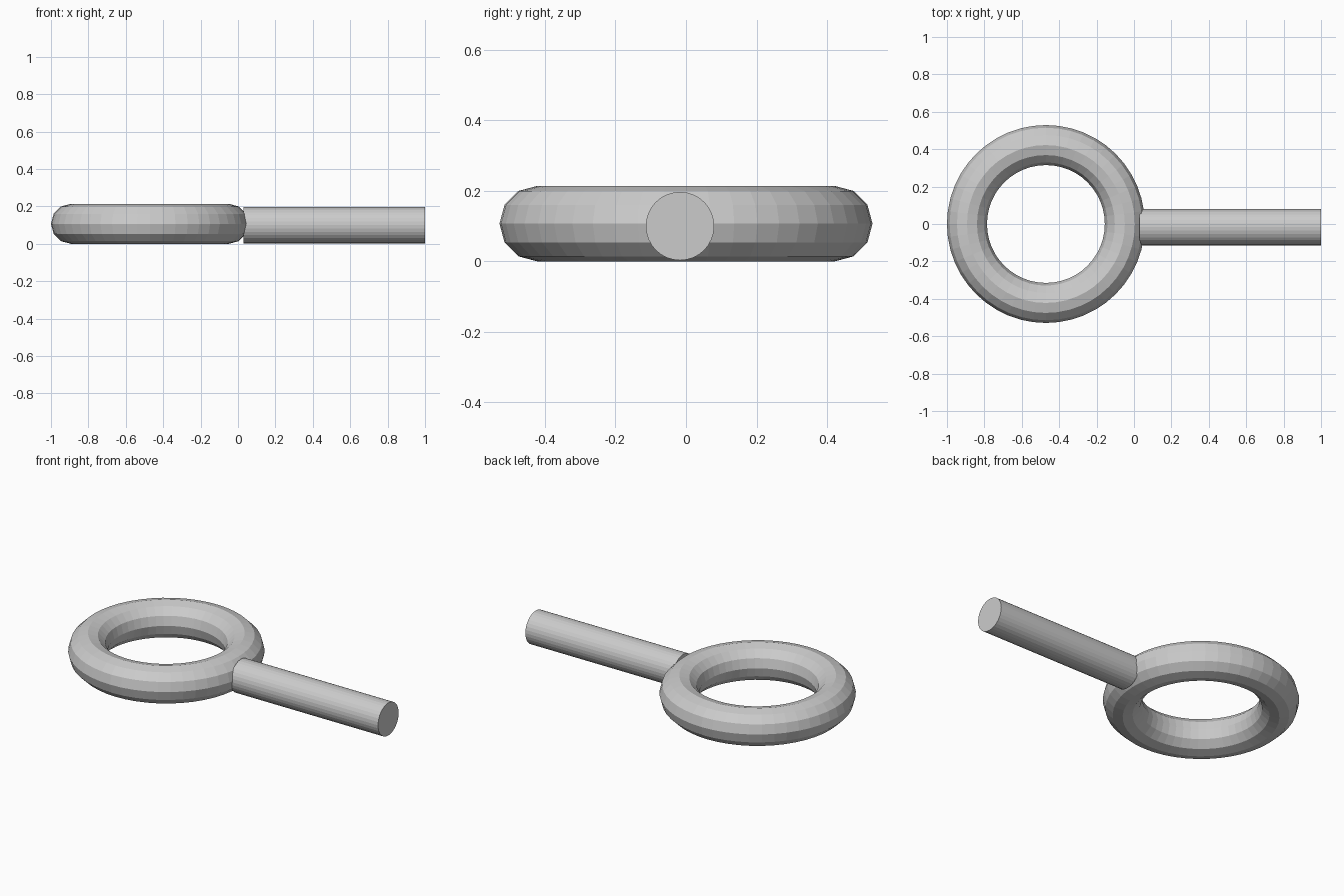
import bpy
import math

if "Cube" in bpy.data.objects:
    bpy.data.objects.remove(bpy.data.objects["Cube"])

# One plain grey for the whole model
grey = bpy.data.materials.new("grey")
grey.diffuse_color = (0.6, 0.6, 0.6, 1.0)
grey.use_nodes = True
grey.node_tree.nodes["Principled BSDF"].inputs["Base Color"].default_value = grey.diffuse_color


def finish(name):
    obj = bpy.context.object
    obj.name = name
    obj.data.materials.append(grey)
    bpy.ops.object.shade_flat()
    return obj


# Ring lying flat, faceted with a twelve-sided section
bpy.ops.mesh.primitive_torus_add(
    major_radius=0.422, minor_radius=0.107,
    major_segments=48, minor_segments=12,
    location=(-0.471, 0, 0.107))
finish("ring")

# Straight round rod, set slightly off the ring's centre line
rod_start, rod_end = 0.03, 1.0
bpy.ops.mesh.primitive_cylinder_add(
    vertices=32, radius=0.097, depth=rod_end - rod_start,
    location=((rod_start + rod_end) / 2, -0.017, 0.1),
    rotation=(0, math.pi / 2, 0))
finish("rod")
